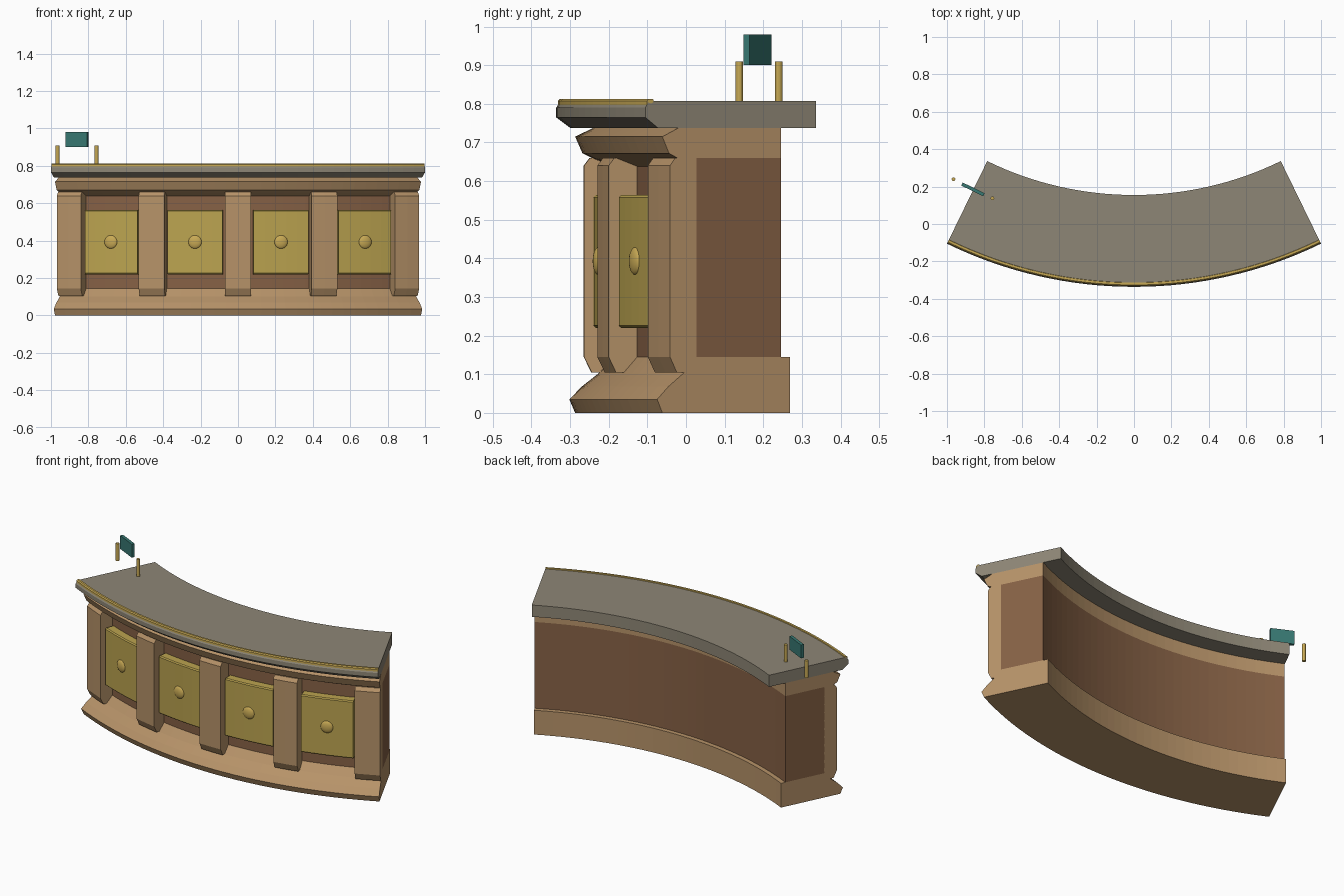
import bpy, bmesh
from math import sin, cos, radians, pi

if "Cube" in bpy.data.objects:
    bpy.data.objects.remove(bpy.data.objects["Cube"])

CY = 1.945      # centre of curvature on the y axis
HALF = 26.0     # half sweep angle in degrees


def material(name, rgb):
    m = bpy.data.materials.new(name)
    m.diffuse_color = (*rgb, 1)
    m.use_nodes = True
    m.node_tree.nodes["Principled BSDF"].inputs["Base Color"].default_value = m.diffuse_color
    return m


WOOD = material("light_wood", (0.47, 0.29, 0.14))
DARK = material("dark_wood", (0.24, 0.12, 0.06))
GOLD = material("brass", (0.58, 0.40, 0.09))
PANEL = material("gold_panel", (0.50, 0.37, 0.08))
STONE = material("stone", (0.27, 0.24, 0.18))
TEAL = material("teal", (0.04, 0.19, 0.17))


def polar(r, deg, z):
    a = radians(deg)
    return (r * sin(a), CY - r * cos(a), z)


def finish(bm, name, mat):
    bmesh.ops.recalc_face_normals(bm, faces=bm.faces)
    me = bpy.data.meshes.new(name)
    bm.to_mesh(me)
    bm.free()
    ob = bpy.data.objects.new(name, me)
    bpy.context.collection.objects.link(ob)
    me.materials.append(mat)
    return ob


def sweep(name, profile, a0, a1, segs, mat):
    """Closed (radius, z) profile swept along the desk's arc."""
    bm = bmesh.new()
    rings = [[bm.verts.new(polar(r, a0 + (a1 - a0) * i / segs, z)) for r, z in profile]
             for i in range(segs + 1)]
    n = len(profile)
    for p, q in zip(rings, rings[1:]):
        for j in range(n):
            k = (j + 1) % n
            bm.faces.new((p[j], p[k], q[k], q[j]))
    bm.faces.new(rings[0])
    bm.faces.new(rings[-1])
    return finish(bm, name, mat)


# Full-length curved parts
for name, prof, mat in [
    ("base_plinth", [(1.864, 0), (2.232, 0), (2.247, .035), (2.215, .068), (2.172, .102),
                     (2.134, .145), (1.864, .145)], WOOD),
    ("core_wall", [(1.891, .145), (2.134, .145), (2.134, .66), (1.891, .66)], DARK),
    ("cornice", [(1.891, .66), (2.134, .66), (2.134, .638), (2.185, .658), (2.213, .672),
                 (2.232, .715), (2.185, .738), (1.891, .738)], WOOD),
    ("counter_top", [(1.79, .738), (2.245, .738), (2.281, .765), (2.281, .79),
                     (2.27, .808), (1.79, .808)], STONE),
    ("counter_trim", [(2.255, .80), (2.277, .797), (2.277, .808), (2.271, .813),
                      (2.259, .813)], GOLD),
]:
    sweep(name, prof, -HALF, HALF, 32, mat)

# Five pillars
W = 1.82
PITCH = (HALF - W) / 2
pillar = [(2.13, .104), (2.19, .104), (2.21, .145), (2.21, .64), (2.195, .66), (2.13, .66)]
for i in range(-2, 3):
    c = i * PITCH
    sweep(f"pillar_{i + 3}", pillar, c - W, c + W, 2, WOOD)

# Four raised panels with domed knobs
for i in range(4):
    c = (i - 1.5) * PITCH
    sweep(f"front_panel_{i + 1}", [(2.13, .22), (2.18, .22), (2.186, .226), (2.186, .558),
                                   (2.18, .564), (2.13, .564)], c - 3.87, c + 3.87, 5, PANEL)
    bm = bmesh.new()
    bmesh.ops.create_uvsphere(bm, u_segments=20, v_segments=12, radius=.036)
    knob = finish(bm, f"knob_{i + 1}", GOLD)
    knob.location = polar(2.184, c, .393)
    knob.scale = (1, .4, 1)
    knob.rotation_euler.z = radians(c)
    for p in knob.data.polygons:
        p.use_smooth = True

# Small sign plate with two posts
for name, x, y in (("sign_post_outer", -.965, .24), ("sign_post_inner", -.757, .138)):
    bm = bmesh.new()
    bmesh.ops.create_cone(bm, cap_ends=True, segments=12, radius1=.01, radius2=.01, depth=.104)
    finish(bm, name, GOLD).location = (x, y, .858)
bm = bmesh.new()
bmesh.ops.create_cube(bm, size=1)
bmesh.ops.scale(bm, vec=(.13, .018, .08), verts=bm.verts)
sign = finish(bm, "sign_plate", TEAL)
sign.location = (-.861, .185, .94)
sign.rotation_euler.z = radians(-HALF)
